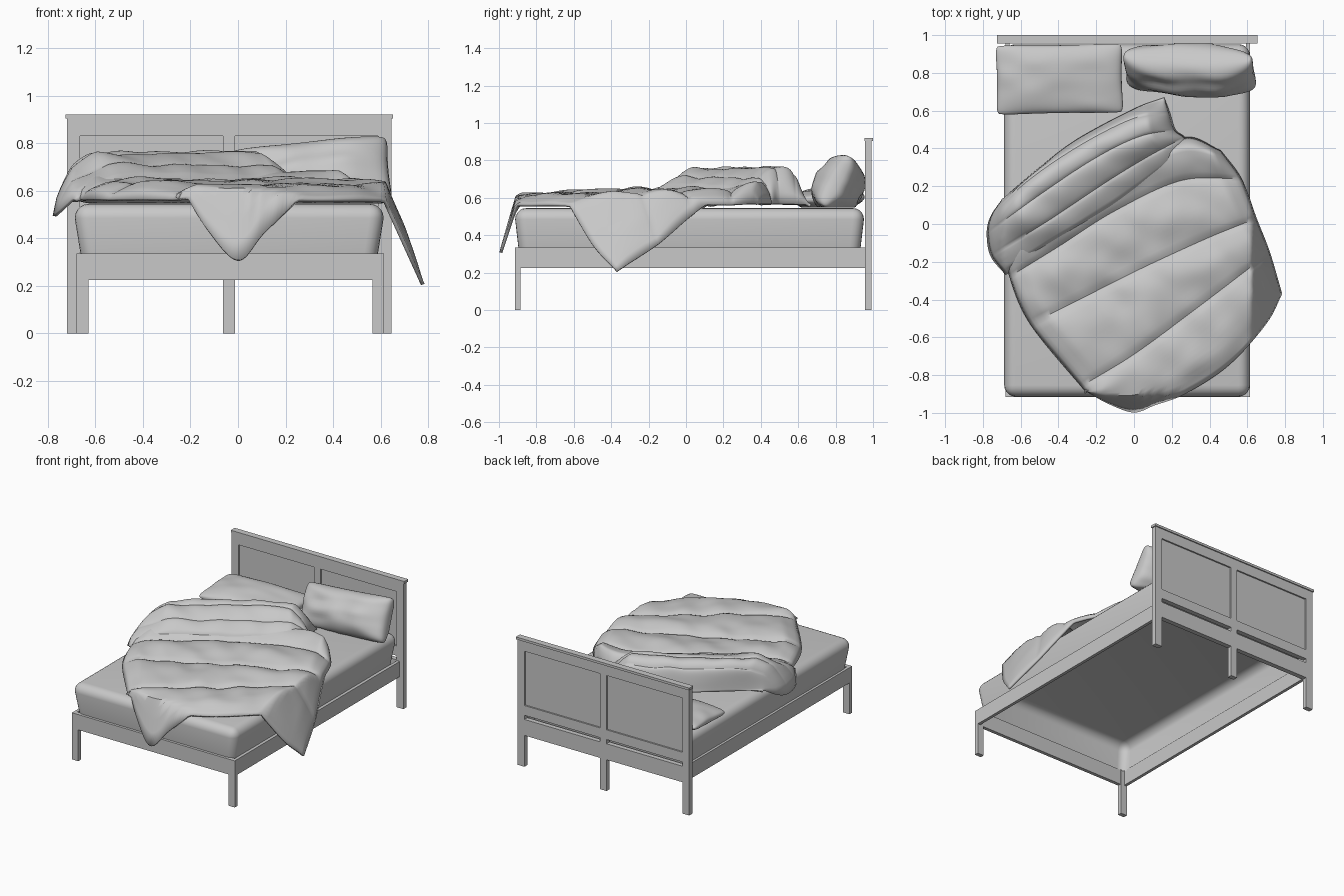
import bpy, bmesh, math
from mathutils import Vector, Matrix, Euler, noise

cube = bpy.data.objects.get("Cube")
if cube:
    bpy.data.objects.remove(cube, do_unlink=True)

# One plain grey for everything
grey = bpy.data.materials.new("plain_grey")
grey.use_nodes = True
GREY = (0.58, 0.58, 0.58, 1)
grey.diffuse_color = GREY
grey.node_tree.nodes["Principled BSDF"].inputs["Base Color"].default_value = GREY


def add_object(name, bm, smooth=False):
    mesh = bpy.data.meshes.new(name)
    bm.to_mesh(mesh)
    bm.free()
    obj = bpy.data.objects.new(name, mesh)
    bpy.context.collection.objects.link(obj)
    mesh.materials.append(grey)
    if smooth:
        for other in bpy.context.selected_objects:
            other.select_set(False)
        obj.select_set(True)
        bpy.context.view_layer.objects.active = obj
        bpy.ops.object.shade_smooth_by_angle(angle=math.radians(50))
    return obj


def box(name, x, y, z):
    """Box spanning the given (low, high) ranges."""
    bm = bmesh.new()
    bmesh.ops.create_cube(bm, size=1)
    spans = (x, y, z)
    for v in bm.verts:
        v.co = [(lo + hi) / 2 + c * (hi - lo) for c, (lo, hi) in zip(v.co, spans)]
    return add_object(name, bm)


def spline(points, t):
    """Smooth curve through the points, with t from 0 to 1."""
    last = len(points) - 1
    i = min(int(t * last), last - 1)
    f = t * last - i
    b, c = points[i], points[i + 1]
    a = points[i - 1] if i else b * 2 - c
    d = points[i + 2] if i + 2 <= last else c * 2 - b
    return b + (c - a) * f / 2 + (a * 2 - b * 5 + c * 4 - d) * f * f / 2 \
        + (b * 3 - a - c * 3 + d) * f ** 3 / 2


def grid_faces(bm, rows):
    for low, high in zip(rows, rows[1:]):
        for j in range(len(low) - 1):
            bm.faces.new((low[j], low[j + 1], high[j + 1], high[j]))


# Frame limits
LEFT, RIGHT, FOOT = -0.68, 0.615, -0.915
HEAD_LEFT, HEAD_RIGHT = -0.72, 0.645
MIDDLE = (HEAD_LEFT + HEAD_RIGHT) / 2
RAIL = (0.225, 0.335)
HEAD_Y = (0.957, 0.992)
MATTRESS_TOP = 0.545

# Foot legs, rails
for side, x in (("right", (LEFT, LEFT + 0.05)), ("left", (RIGHT - 0.05, RIGHT))):
    box("foot_leg_" + side, x, (FOOT, FOOT + 0.03), (0, RAIL[1]))
box("foot_rail", (LEFT, RIGHT), (FOOT, FOOT + 0.025), RAIL)
box("side_rail_right", (LEFT, LEFT + 0.022), (FOOT, HEAD_Y[0]), RAIL)
box("side_rail_left", (RIGHT - 0.022, RIGHT), (FOOT, HEAD_Y[0]), RAIL)

# Headboard posts, cross bars, recessed panels and cap
posts = {"right": (HEAD_LEFT, HEAD_LEFT + 0.055),
         "middle": (MIDDLE - 0.025, MIDDLE + 0.025),
         "left": (HEAD_RIGHT - 0.055, HEAD_RIGHT)}
for side, x in posts.items():
    box("head_post_" + side, x, HEAD_Y, (0, 0.905))
for side, a, b in (("right", "right", "middle"), ("left", "middle", "left")):
    span = (posts[a][1], posts[b][0])
    for part, z in (("low", (0.225, 0.34)), ("mid", (0.37, 0.44)), ("top", (0.83, 0.905))):
        box("head_%s_bar_%s" % (part, side), span, HEAD_Y, z)
    box("head_panel_" + side, span, (0.968, 0.981), (0.435, 0.835))
box("head_cap", (HEAD_LEFT - 0.006, HEAD_RIGHT + 0.008), (0.955, 1), (0.903, 0.92))

# Mattress: soft-edged cover, open underneath
bm = bmesh.new()
bmesh.ops.create_cube(bm, size=1)
bmesh.ops.delete(bm, geom=[f for f in bm.faces if f.normal.z < -0.5], context="FACES")
soft = [e for e in bm.edges if not e.is_boundary]
bmesh.ops.scale(bm, vec=(1.3, 1.865, 0.22), verts=bm.verts)
bmesh.ops.bevel(bm, geom=soft, offset=0.06, segments=5, profile=0.5, affect="EDGES")
bmesh.ops.translate(bm, vec=(-0.037, 0.019, MATTRESS_TOP - 0.11), verts=bm.verts)
for v in bm.verts:
    if v.co.z < 0.33:
        v.co.x = MIDDLE + (v.co.x - MIDDLE) * 0.96
        v.co.y *= 0.98
add_object("mattress", bm, smooth=True)


# Pillows: two puffed skins meeting at a seam, flattened where they rest
def pillow(name, centre, size, turn, steps=28):
    bm = bmesh.new()
    place = Matrix.Translation(centre) @ Euler([math.radians(a) for a in turn]).to_matrix().to_4x4()
    for face in (1, -1):
        rows = []
        for j in range(steps + 1):
            row = []
            for i in range(steps + 1):
                u, v = (math.sin((k / steps - 0.5) * math.pi) for k in (i, j))
                puff = max(0, (1 - u * u) * (1 - v * v)) ** 0.37
                crease = 1 + 0.2 * noise.noise(Vector((u * 2, v * 2, face + centre[0])))
                corner = 1 - 0.05 * (u * v) ** 8
                p = place @ Vector((u * size[0] * (0.97 + 0.03 * v * v) * corner,
                                    v * size[1] * (0.96 + 0.04 * u * u) * corner,
                                    face * puff * size[2] * crease))
                p.z = max(p.z, MATTRESS_TOP + 0.002)
                p.y = min(p.y, HEAD_Y[0])
                row.append(bm.verts.new(p))
            rows.append(row[::face])
        grid_faces(bm, rows)
    bmesh.ops.remove_doubles(bm, verts=bm.verts, dist=0.0005)
    add_object(name, bm, smooth=True)


pillow("flat_pillow", (-0.395, 0.767, 0.597), (0.34, 0.187, 0.062), (3, 0, 1))
pillow("leaning_pillow", (0.295, 0.815, 0.655), (0.35, 0.155, 0.13), (62, -6, -2))


# Bedding: height over the mattress, falling away past its edges
def drape(x, y):
    return 0.555 - 2.2 * max(x - 0.622, 0) - 3 * max(-0.912 - y, 0) - 0.9 * max(-0.7 - x, 0)


def quilt(name, rows, puff, rim, across=64, per_band=14):
    """Padded cloth through rows of points; each row is (lift, points)."""
    bm = bmesh.new()
    lines = [[Vector((x, y, lift)) for x, y in pts] for lift, pts in rows]
    bands = len(lines) - 1
    total = bands * per_band
    grid = []
    for j in range(total + 1):
        v = j / total
        row = []
        for i in range(across + 1):
            u = i / across
            p = spline([spline(line, u) for line in lines], v)
            edge = min(1, rim * min(u, 1 - u)) ** 0.5 * min(1, 4 * bands * min(v, 1 - v)) ** 0.5
            pad = puff * abs(math.sin(math.pi * v * bands)) ** 0.6
            wave = 0.02 * noise.noise(Vector((p.x * 3 - p.y * 3, p.x * 4 + p.y * 5, bands)))
            wave += 0.004 * noise.noise(Vector((p.x * 9, p.y * 9, bands)))
            z = drape(p.x, p.y) + 0.012 + edge * (p.z + pad + wave)
            row.append(bm.verts.new((p.x, p.y, z)))
        grid.append(row)
    grid_faces(bm, grid)
    obj = add_object(name, bm, smooth=True)
    shell = obj.modifiers.new("thickness", "SOLIDIFY")
    shell.thickness = 0.016
    shell.offset = -1


quilt("duvet", [
    (0.01, [(-0.25, -0.89), (-0.13, -0.955), (0, -0.998), (0.11, -0.96),
            (0.27, -0.9), (0.5, -0.75), (0.7, -0.53), (0.785, -0.37)]),
    (0.04, [(-0.28, -0.86), (0, -0.69), (0.3, -0.47), (0.55, -0.28), (0.72, -0.15)]),
    (0.045, [(-0.55, -0.53), (-0.25, -0.38), (0.05, -0.23), (0.4, -0.07), (0.65, 0.03)]),
    (0.055, [(-0.66, -0.28), (-0.4, -0.12), (-0.1, 0.07), (0.25, 0.23), (0.57, 0.24)]),
    (0.1, [(-0.7, -0.1), (-0.4, 0.1), (0, 0.33), (0.27, 0.46), (0.46, 0.39)]),
], puff=0.033, rim=12)

quilt("duvet_fold", [
    (0.07, [(-0.68, -0.27), (-0.4, -0.1), (-0.1, 0.08), (0.13, 0.25), (0.31, 0.4)]),
    (0.14, [(-0.76, -0.17), (-0.45, 0.02), (-0.15, 0.22), (0.08, 0.36), (0.27, 0.46)]),
    (0.185, [(-0.78, -0.05), (-0.52, 0.14), (-0.22, 0.34), (0.02, 0.46), (0.22, 0.5)]),
    (0.15, [(-0.76, 0.04), (-0.56, 0.23), (-0.28, 0.42), (0, 0.56), (0.19, 0.59)]),
    (0, [(-0.7, 0.13), (-0.5, 0.3), (-0.3, 0.45), (0, 0.61), (0.16, 0.67)]),
], puff=0.015, rim=6)
